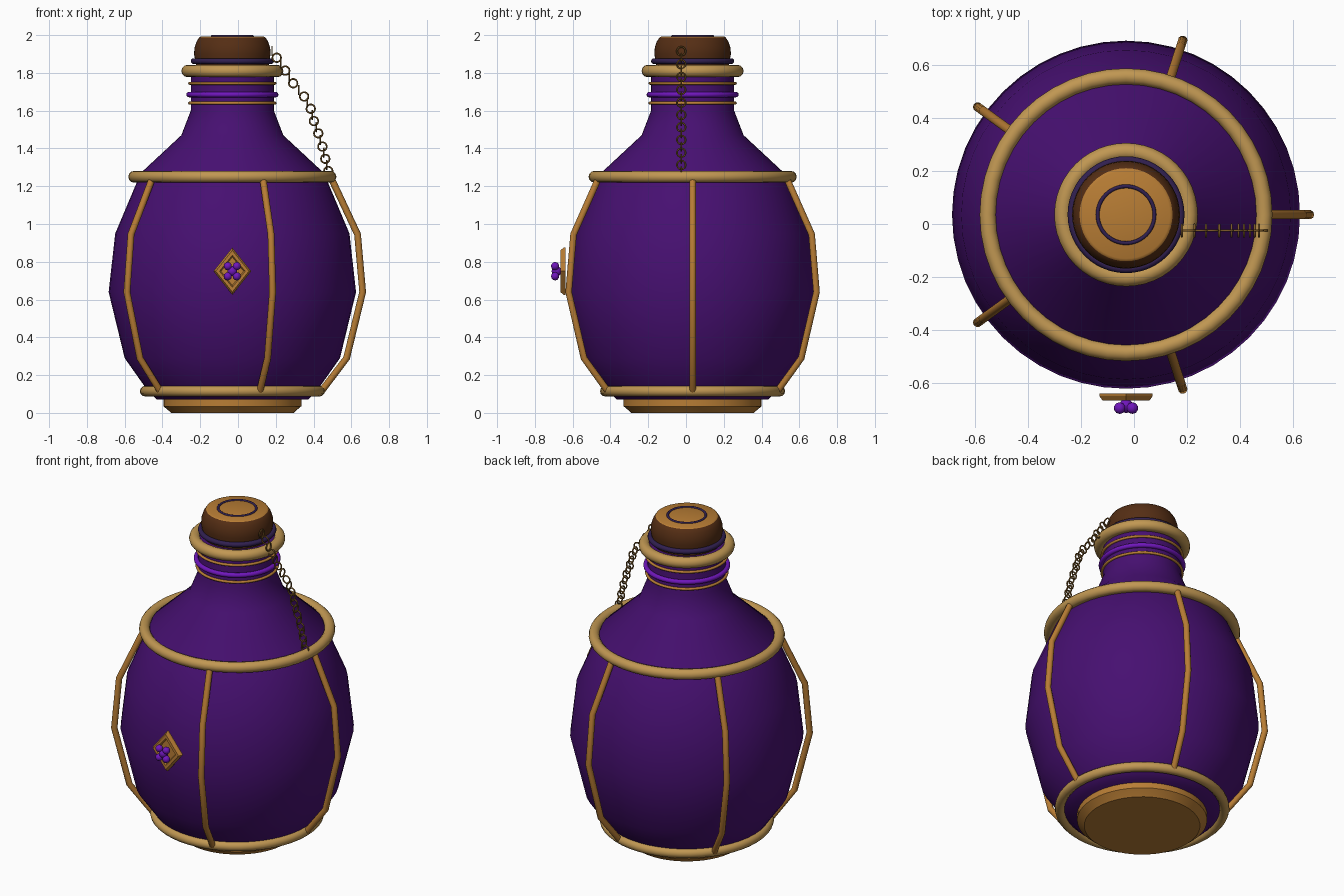
import bpy, bmesh, math
from mathutils import Vector, Matrix

if "Cube" in bpy.data.objects:
    bpy.data.objects.remove(bpy.data.objects["Cube"])

CX, CY = -0.03, 0.035  # bottle axis


def material(name, rgb):
    m = bpy.data.materials.new(name)
    m.diffuse_color = (*rgb, 1)
    m.use_nodes = True
    m.node_tree.nodes["Principled BSDF"].inputs["Base Color"].default_value = m.diffuse_color
    return m


PURPLE = material("deep purple", (0.062, 0.005, 0.165))
PALE_GOLD = material("pale gold", (0.53, 0.31, 0.085))
GOLD = material("gold", (0.48, 0.205, 0.035))
CORK = material("dark cork", (0.09, 0.027, 0.007))
CHAIN = material("chain brass", (0.20, 0.10, 0.02))
VIOLET = material("bright violet", (0.16, 0.008, 0.5))
INK = material("dark violet", (0.03, 0.014, 0.08))


def finish(bm, name, mats, loc, angle=35):
    bmesh.ops.remove_doubles(bm, verts=bm.verts, dist=1e-5)
    bmesh.ops.recalc_face_normals(bm, faces=bm.faces)
    me = bpy.data.meshes.new(name)
    bm.to_mesh(me)
    bm.free()
    for m in mats:
        me.materials.append(m)
    ob = bpy.data.objects.new(name, me)
    bpy.context.collection.objects.link(ob)
    ob.location = loc
    bpy.ops.object.select_all(action='DESELECT')
    ob.select_set(True)
    bpy.context.view_layer.objects.active = ob
    bpy.ops.object.shade_smooth_by_angle(angle=math.radians(angle))
    return ob


def sweep(bm, profile, segs, closed=False, matrix=Matrix()):
    """Revolve (radius, height) points around local z."""
    rings = [[bm.verts.new(matrix @ Vector((r * math.cos(t), r * math.sin(t), z)))
              for t in (2 * math.pi * i / segs for i in range(segs))] for r, z in profile]
    n = len(rings)
    for a in range(n if closed else n - 1):
        p, q = rings[a], rings[(a + 1) % n]
        for i in range(segs):
            j = (i + 1) % segs
            bm.faces.new((p[i], p[j], q[j], q[i]))
    # collapse pole rings into clean fans
    bmesh.ops.remove_doubles(bm, verts=bm.verts, dist=1e-5)


def lathe(name, profile, mat, segs=48, angle=35):
    bm = bmesh.new()
    sweep(bm, profile, segs)
    return finish(bm, name, [mat], (CX, CY, 0), angle)


def circle(major, minor, z=0, n=12):
    return [(major + minor * math.cos(2 * math.pi * i / n),
             z + minor * math.sin(2 * math.pi * i / n)) for i in range(n)]


def ring(name, major, minor, z, mat):
    bm = bmesh.new()
    sweep(bm, circle(major, minor, z), 48, closed=True)
    return finish(bm, name, [mat], (CX, CY, 0), 60)


# Glass body with faceted profile
lathe("bottle_body", [(0, 0.07), (0.40, 0.07), (0.45, 0.12), (0.57, 0.29), (0.655, 0.64),
                      (0.62, 0.95), (0.485, 1.27), (0.27, 1.47), (0.22, 1.60), (0.22, 1.83),
                      (0.0, 1.83)], PURPLE, angle=50)

# Foot disc
lathe("foot", [(0, 0), (0.325, 0), (0.335, 0.01), (0.365, 0.035), (0.365, 0.07), (0, 0.07)], GOLD)

# Rings around the body and neck
ring("base_ring", 0.462, 0.028, 0.115, PALE_GOLD)
ring("shoulder_ring", 0.52, 0.031, 1.25, PALE_GOLD)
ring("lip_ring", 0.237, 0.033, 1.81, PALE_GOLD)
ring("neck_ring_low", 0.226, 0.008, 1.64, GOLD)
ring("neck_ring_high", 0.226, 0.008, 1.745, GOLD)
ring("neck_ring_violet", 0.23, 0.014, 1.685, VIOLET)
ring("stopper_seal", 0.205, 0.015, 1.862, INK)

# Stopper: dark sides, golden top face
cork = lathe("stopper", [(0, 1.82), (0.19, 1.82), (0.195, 1.86), (0.203, 1.90), (0.20, 1.935),
                         (0.19, 1.965), (0.175, 1.988), (0.165, 1.993), (0, 1.993)], CORK)
cork.data.materials.append(GOLD)
for p in cork.data.polygons:
    if p.normal.z > 0.85:
        p.material_index = 1
ring("stopper_top_ring", 0.107, 0.007, 1.993, INK)

# Five straps joining the shoulder ring to the base ring
STRAP = [(0.52, 1.25), (0.663, 0.945), (0.69, 0.64), (0.605, 0.29), (0.472, 0.115)]
for k in range(5):
    a = 2 * math.pi * k / 5
    bm = bmesh.new()
    rows = []
    for i, (r, z) in enumerate(STRAP):
        r0, z0 = STRAP[max(i - 1, 0)]
        r1, z1 = STRAP[min(i + 1, len(STRAP) - 1)]
        out = Vector((z0 - z1, 0, r1 - r0)).normalized()
        rows.append([bm.verts.new(Vector((r, 0, z)) + 0.018 * (
            math.cos(t) * out + math.sin(t) * Vector((0, 1, 0))))
            for t in (2 * math.pi * j / 10 for j in range(10))])
    for p, q in zip(rows, rows[1:]):
        for j in range(10):
            bm.faces.new((p[j], p[(j + 1) % 10], q[(j + 1) % 10], q[j]))
    bm.faces.new(rows[0])
    bm.faces.new(rows[-1])
    strap = finish(bm, f"strap_{k + 1}", [GOLD], (CX, CY, 0), 40)
    strap.rotation_euler.z = a

# Diamond plate on the front with a sunken middle
face_front = Matrix.Rotation(math.pi / 2, 4, 'X') @ Matrix.Diagonal((1, 1.25, 1, 1))
bm = bmesh.new()
sweep(bm, [(0, 0), (0.1, 0), (0.1, 0.01), (0.088, 0.027), (0.068, 0.027), (0.06, 0.015), (0, 0.015)],
      4, matrix=face_front)
finish(bm, "diamond_plate", [GOLD], (CX, -0.638, 0.75), 20)

# Four-lobed gem
bm = bmesh.new()
for sx in (-1, 1):
    for sz in (-1, 1):
        bmesh.ops.create_icosphere(bm, subdivisions=2, radius=0.022, matrix=Matrix.Translation(
            (sx * 0.024, -0.008, sz * 0.027)))
bmesh.ops.create_icosphere(bm, subdivisions=2, radius=0.027)
finish(bm, "gem", [VIOLET], (CX, -0.685, 0.75), 30)

# Chain from the stopper to the shoulder ring, links in alternating planes
PATH = [Vector((x, -0.025, z)) for x, z in (
    (0.18, 1.915), (0.205, 1.88), (0.25, 1.812), (0.292, 1.745), (0.35, 1.675), (0.385, 1.61),
    (0.402, 1.545), (0.425, 1.48), (0.447, 1.41), (0.462, 1.345), (0.478, 1.28))]
links = [PATH[0]]
for p, q in zip(PATH[1:], PATH[2:]):
    links += [p, (p + q) / 2]
links.append(PATH[-1])
bm = bmesh.new()
for i, p in enumerate(links):
    turn = Matrix.Rotation(math.pi / 2, 4, 'X' if i % 2 else 'Y')
    sweep(bm, circle(0.023, 0.0045, n=6), 14, closed=True, matrix=Matrix.Translation(p) @ turn)
finish(bm, "chain", [CHAIN], (0, 0, 0), 70)
